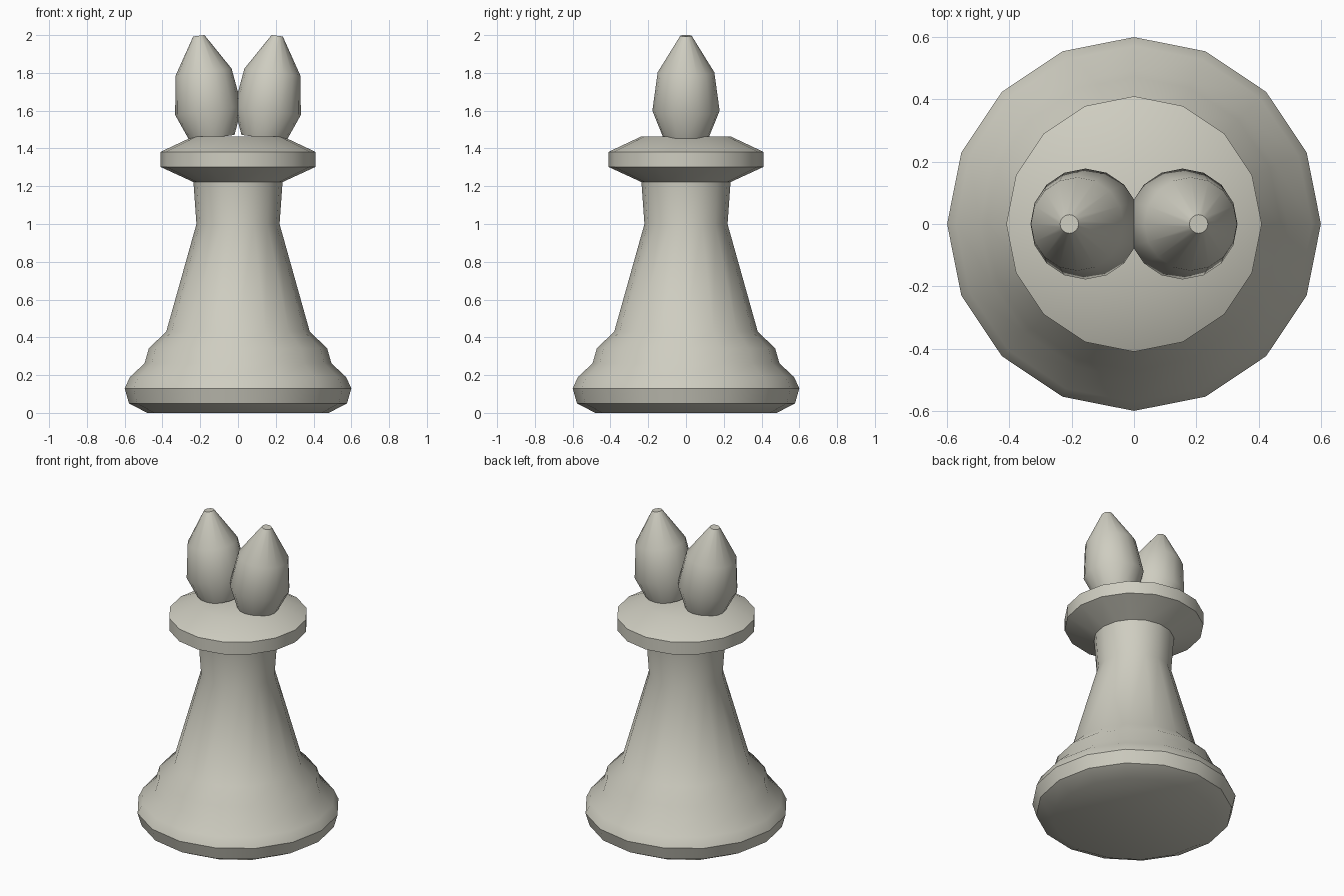
import bpy, bmesh, math
from mathutils import Matrix

cube = bpy.data.objects.get("Cube")
if cube:
    bpy.data.objects.remove(cube, do_unlink=True)

# Single warm ivory material
ivory = bpy.data.materials.new("warm_ivory")
ivory.use_nodes = True
colour = (0.62, 0.61, 0.53, 1.0)
ivory.diffuse_color = colour
ivory.node_tree.nodes["Principled BSDF"].inputs["Base Color"].default_value = colour


def lathe(name, profile, transform=Matrix(), sides=16, smooth=35):
    """Stack rings from (radius, height) pairs and close both ends."""
    bm = bmesh.new()
    rings = []
    for r, z in profile:
        angles = [math.tau * i / sides for i in range(sides)]
        rings.append([bm.verts.new((r * math.cos(a), r * math.sin(a), z)) for a in angles])
    for low, high in zip(rings, rings[1:]):
        for i in range(sides):
            j = (i + 1) % sides
            bm.faces.new((low[i], low[j], high[j], high[i]))
    bm.faces.new(rings[0][::-1])
    bm.faces.new(rings[-1])
    bm.transform(transform)
    mesh = bpy.data.meshes.new(name)
    bm.to_mesh(mesh)
    bm.free()
    mesh.materials.append(ivory)
    obj = bpy.data.objects.new(name, mesh)
    bpy.context.collection.objects.link(obj)
    bpy.ops.object.select_all(action="DESELECT")
    obj.select_set(True)
    bpy.context.view_layer.objects.active = obj
    bpy.ops.object.shade_smooth_by_angle(angle=math.radians(smooth))
    return obj


# Stepped base, tapering stem and flared collar
lathe("body", [
    (0.48, 0), (0.577, 0.05), (0.6, 0.13), (0.572, 0.19), (0.495, 0.262),
    (0.472, 0.342), (0.38, 0.43), (0.22, 1.0), (0.236, 1.222),
    (0.41, 1.302), (0.41, 1.382), (0.24, 1.462),
])

# Two pointed buds leaning outward on the collar
bud = [(0.12, -0.005), (0.178, 0.14), (0.15, 0.345), (0.03, 0.54)]
for side, name in ((1, "left_bud"), (-1, "right_bud")):
    lean = Matrix.Rotation(side * math.radians(7.4), 4, "Y")
    lathe(name, bud, Matrix.Translation((side * 0.138, 0, 1.461)) @ lean)
